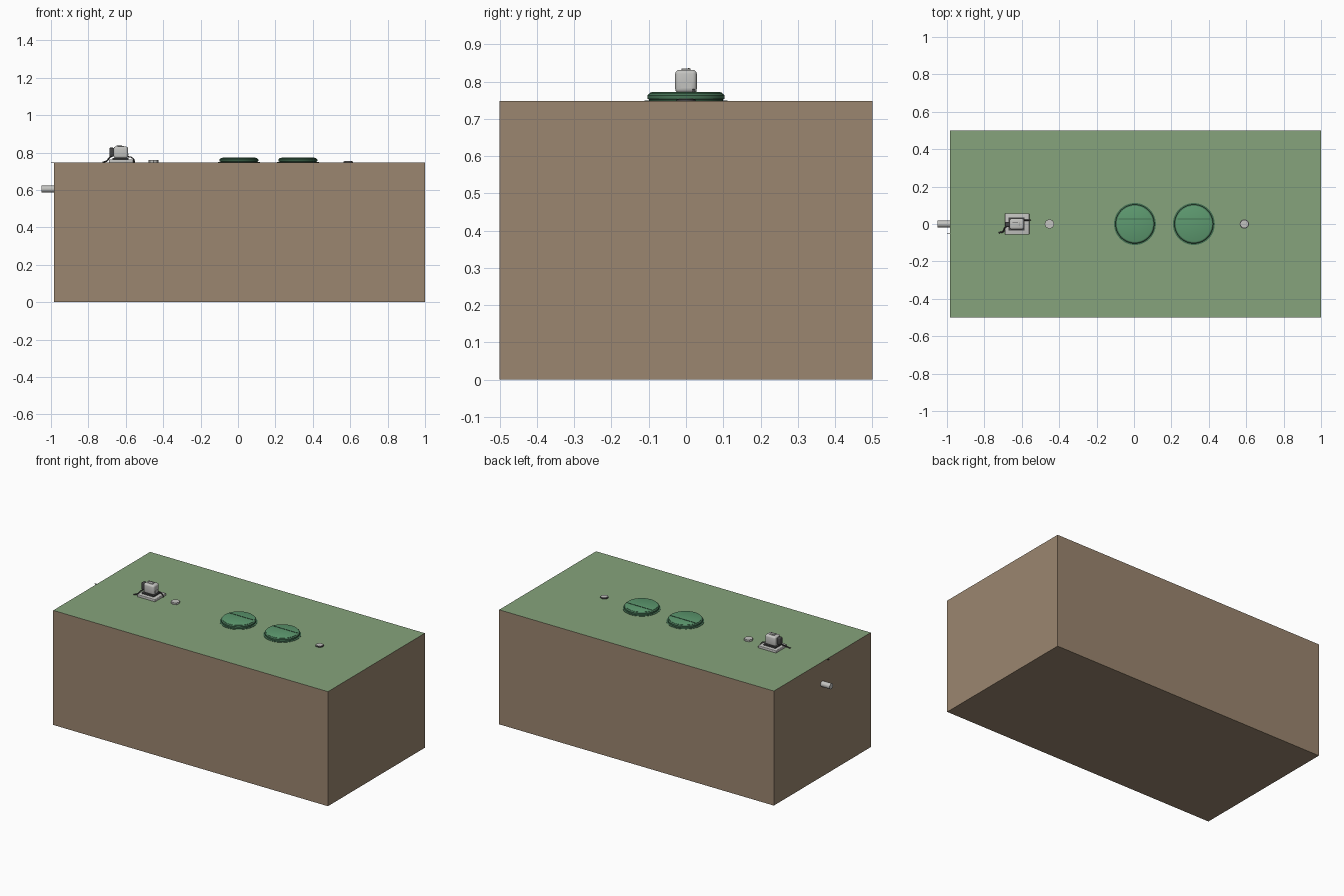
import bpy, bmesh, math
from mathutils import Vector, Matrix

cube = bpy.data.objects.get("Cube")
if cube:
    bpy.data.objects.remove(cube, do_unlink=True)


def material(name, r, g, b):
    m = bpy.data.materials.new(name)
    m.use_nodes = True
    m.diffuse_color = (r, g, b, 1)
    m.node_tree.nodes["Principled BSDF"].inputs["Base Color"].default_value = (r, g, b, 1)
    return m


soil = material("soil brown", 0.33, 0.24, 0.16)
grass = material("grass green", 0.24, 0.37, 0.2)
lid_green = material("lid green", 0.11, 0.32, 0.16)
rim_green = material("dark rim green", 0.06, 0.17, 0.09)
steel = material("light grey", 0.55, 0.55, 0.53)
dark = material("dark grey", 0.06, 0.06, 0.06)
TOP = 0.748


def finish(name, bm, *mats):
    bmesh.ops.recalc_face_normals(bm, faces=bm.faces)
    mesh = bpy.data.meshes.new(name)
    bm.to_mesh(mesh)
    bm.free()
    obj = bpy.data.objects.new(name, mesh)
    bpy.context.collection.objects.link(obj)
    for m in mats:
        mesh.materials.append(m)
    return obj


def smooth(obj):
    bpy.ops.object.select_all(action="DESELECT")
    obj.select_set(True)
    bpy.context.view_layer.objects.active = obj
    bpy.ops.object.shade_smooth_by_angle(angle=math.radians(35))


def box(name, lo, hi, *mats, bevel=0):
    lo, hi = Vector(lo), Vector(hi)
    bm = bmesh.new()
    bmesh.ops.create_cube(bm, size=1, matrix=Matrix.Translation((lo + hi) / 2)
                          @ Matrix.Diagonal((*(hi - lo), 1)))
    if bevel:
        bmesh.ops.bevel(bm, geom=bm.edges[:], offset=bevel, segments=3,
                        profile=0.5, affect="EDGES")
    obj = finish(name, bm, *mats)
    if bevel:
        smooth(obj)
    return obj


def lathe(name, profile, origin, mat, sides=48, axis="Z"):
    """Capped solid of revolution from (radius, height) pairs."""
    bm = bmesh.new()
    rings = [[bm.verts.new((r * math.cos(math.tau * i / sides),
                            r * math.sin(math.tau * i / sides), h))
              for i in range(sides)] for r, h in profile]
    for a, b in zip(rings, rings[1:]):
        for i in range(sides):
            j = (i + 1) % sides
            bm.faces.new((a[i], a[j], b[j], b[i]))
    bm.faces.new(rings[0])
    bm.faces.new(rings[-1])
    if axis == "X":
        bm.transform(Matrix.Rotation(math.radians(90), 4, "Y"))
    bm.transform(Matrix.Translation(origin))
    obj = finish(name, bm, mat)
    smooth(obj)
    return obj


def cable(name, points, radius, mat):
    curve = bpy.data.curves.new(name, "CURVE")
    curve.dimensions = "3D"
    curve.bevel_depth = radius
    curve.bevel_resolution = 2
    curve.use_fill_caps = True
    spline = curve.splines.new("BEZIER")
    spline.bezier_points.add(len(points) - 1)
    for p, co in zip(spline.bezier_points, points):
        p.co = co
        p.handle_left_type = p.handle_right_type = "AUTO"
    obj = bpy.data.objects.new(name, curve)
    curve.materials.append(mat)
    bpy.context.collection.objects.link(obj)


# Block of ground with a grass top
ground = box("ground_block", (-0.985, -0.5, 0), (1, 0.5, TOP), soil, grass)
for f in ground.data.polygons:
    f.material_index = int(f.normal.z > 0.5)

# Two manhole lids with collar, domed rim and raised ribs
for label, x in (("middle", 0.005), ("outer", 0.32)):
    lathe(f"{label}_collar", [(0.112, -0.02), (0.112, 0.002), (0.1, 0.002)],
          (x, 0, TOP), rim_green)
    lathe(f"{label}_lid_rim", [(0.099, 0), (0.099, 0.004), (0.104, 0.006), (0.104, 0.015),
                               (0.1, 0.019), (0.096, 0.021)], (x, 0, TOP), rim_green)
    lathe(f"{label}_lid", [(0.097, 0.01), (0.097, 0.022), (0.092, 0.024)],
          (x, 0, TOP), lid_green)
    box(f"{label}_lid_rib", (x - 0.088, 0.025, TOP + 0.02),
        (x + 0.088, 0.029, TOP + 0.026), rim_green)

# Inspection caps on either side
lathe("hex_cap", [(0.026, -0.01), (0.026, 0.012)], (-0.452, 0, TOP), steel, sides=8)
lathe("small_cap_rim", [(0.025, -0.01), (0.025, 0.004), (0.023, 0.005)],
      (0.59, 0, TOP), dark, sides=24)
lathe("small_cap", [(0.02, 0), (0.02, 0.007)], (0.59, 0, TOP), steel, sides=24)

# Air blower on its slab
box("blower_slab", (-0.69, -0.057, TOP - 0.005), (-0.56, 0.057, TOP + 0.015), steel, bevel=0.004)
box("blower_foot", (-0.67, -0.034, TOP + 0.014), (-0.585, 0.034, TOP + 0.023), dark)
box("blower_body", (-0.665, -0.029, TOP + 0.022), (-0.588, 0.029, TOP + 0.084), steel, bevel=0.011)
box("blower_handle", (-0.645, -0.012, TOP + 0.082), (-0.61, 0.012, TOP + 0.088), steel, bevel=0.002)
box("blower_vent", (-0.65, 0.005, TOP + 0.087), (-0.62, 0.009, TOP + 0.089), dark)
box("blower_plate", (-0.589, -0.015, TOP + 0.035), (-0.586, 0.015, TOP + 0.048), steel)
box("blower_filter", (-0.688, -0.016, TOP + 0.03), (-0.664, 0.012, TOP + 0.078), dark, bevel=0.006)
cable("air_hose", [(-0.67, -0.005, TOP + 0.035), (-0.69, -0.02, TOP + 0.022),
                   (-0.7, -0.04, TOP + 0.008), (-0.722, -0.047, TOP)], 0.004, dark)
cable("power_cable", [(-0.59, 0.02, TOP + 0.03), (-0.57, 0.02, TOP + 0.026),
                      (-0.555, 0.021, TOP + 0.01), (-0.555, 0.021, TOP)], 0.003, dark)

# Inlet pipe and conduit ends in the side of the block
lathe("inlet_pipe", [(0.018, -0.05), (0.018, 0.035)], (-0.985 - 0.035 + 0.02, 0, 0.605),
      steel, sides=24, axis="X")
lathe("inlet_bore", [(0.014, 0), (0.014, 0.004)], (-1.0, 0, 0.605), dark, sides=24, axis="X")
box("conduit_end", (-1.0, -0.052, TOP - 0.004), (-0.98, -0.048, TOP), dark)
